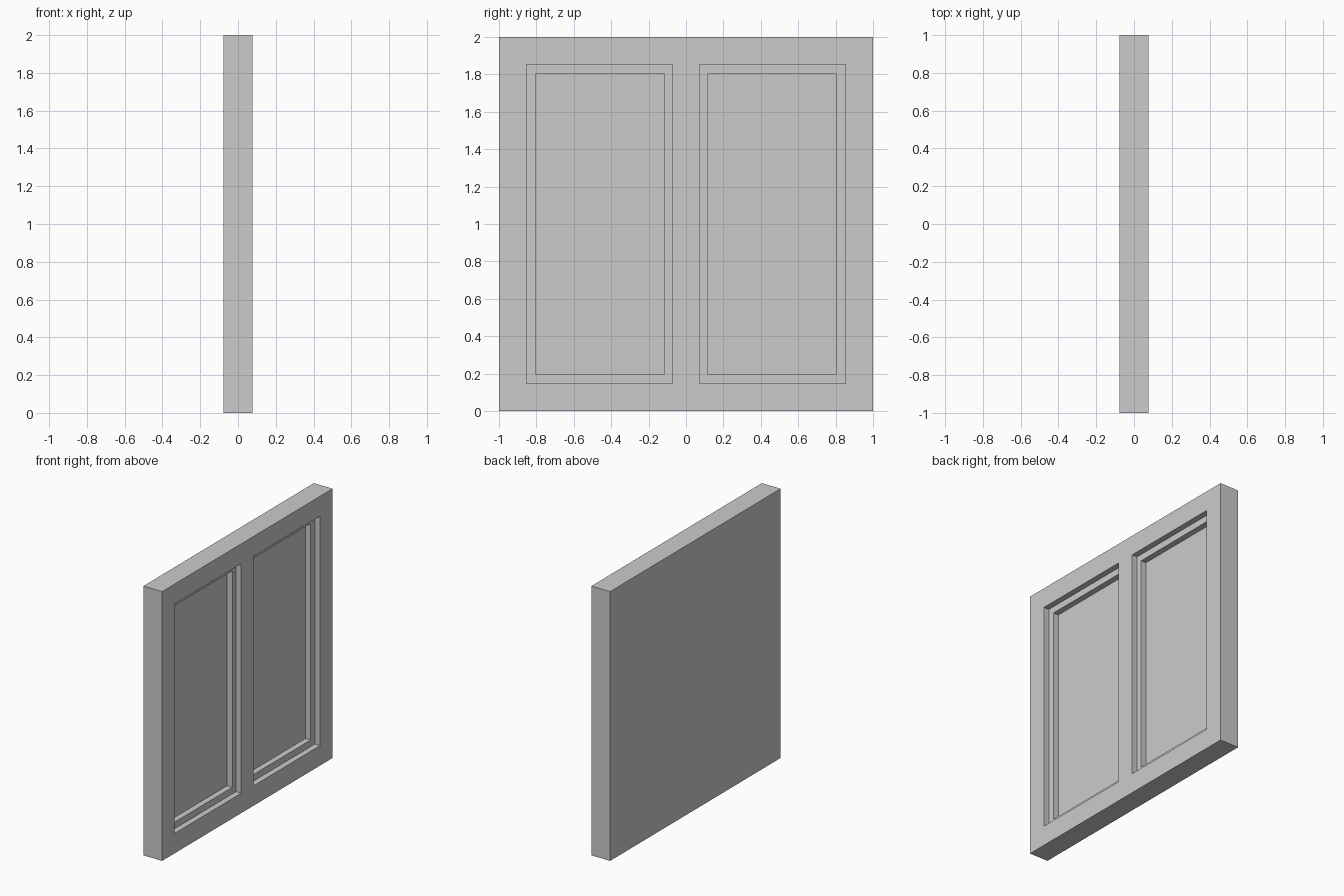
import bpy

default = bpy.data.objects.get("Cube")
if default:
    bpy.data.objects.remove(default, do_unlink=True)

HALF = 0.077    # half the slab thickness
STEP = 0.043    # depth of each recess step

grey = bpy.data.materials.new("plain grey")
grey.use_nodes = True
colour = (0.6, 0.6, 0.6, 1)
grey.diffuse_color = colour
grey.node_tree.nodes["Principled BSDF"].inputs["Base Color"].default_value = colour


def box(name, low, high):
    """Axis-aligned box between two corners."""
    centre = [(a + b) / 2 for a, b in zip(low, high)]
    bpy.ops.mesh.primitive_cube_add(size=1, location=centre)
    obj = bpy.context.object
    obj.name = name
    obj.scale = [b - a for a, b in zip(low, high)]
    bpy.ops.object.transform_apply(location=False, rotation=False, scale=True)
    obj.data.materials.append(grey)
    return obj


# Solid slab, plain on the back face
frame = box("window_frame", (-HALF, -1, 0), (HALF, 1, 2))

# Two stepped recesses on the +x face: (inner y, outer y, bottom margin, depth)
steps = [(0.072, 0.853, 0.148, STEP), (0.115, 0.805, 0.197, 2 * STEP)]
for near, far, margin, depth in steps:
    for side in (-1, 1):
        y0, y1 = sorted((side * near, side * far))
        cutter = box("recess_cutter", (HALF - depth, y0, margin),
                     (HALF + 0.1, y1, 2 - margin))
        cutter.hide_render = True
        cut = frame.modifiers.new("recess", "BOOLEAN")
        cut.operation = "DIFFERENCE"
        cut.solver = "EXACT"
        cut.object = cutter
        bpy.context.view_layer.objects.active = frame
        bpy.ops.object.modifier_apply(modifier=cut.name)
        bpy.data.objects.remove(cutter, do_unlink=True)
